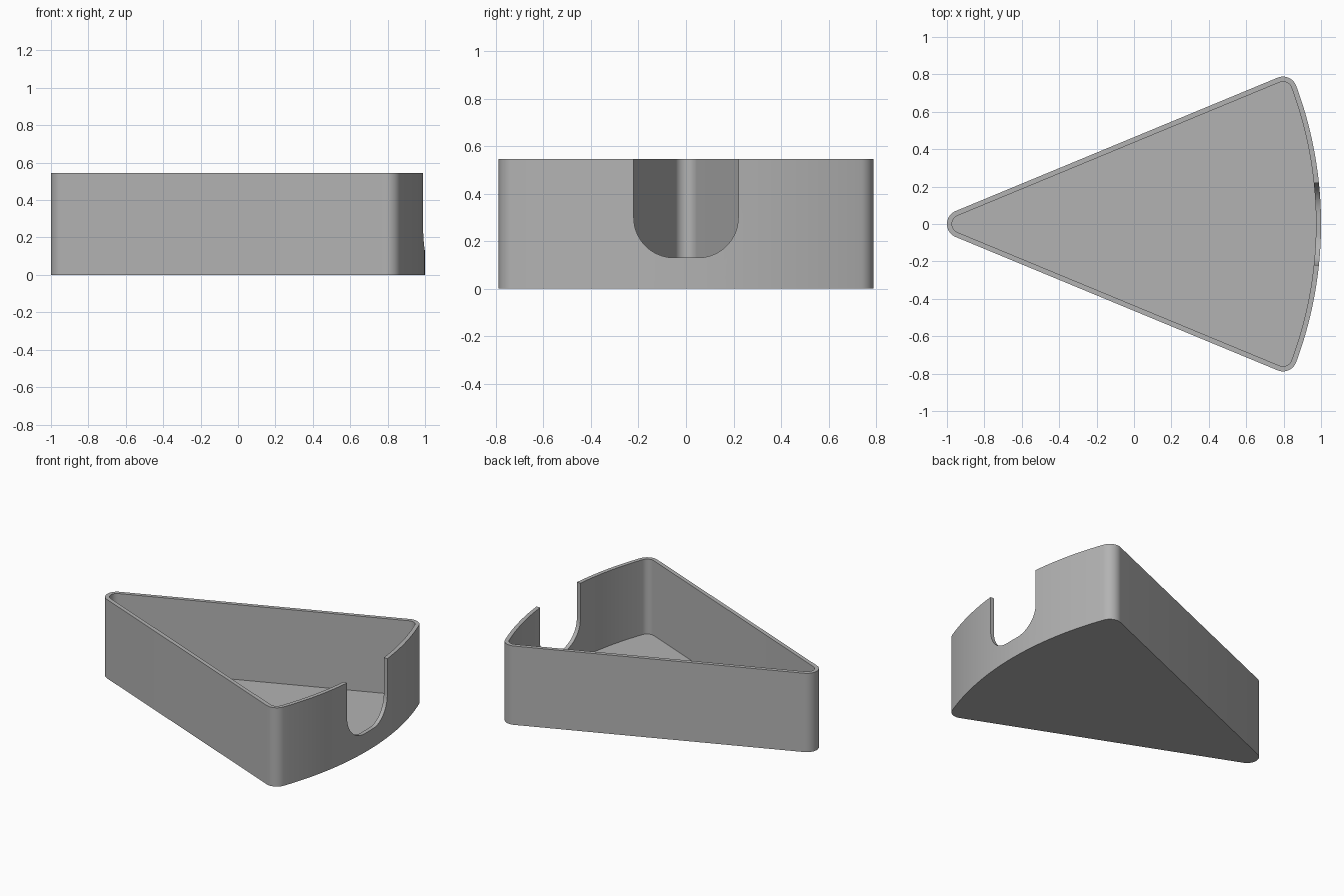
import bpy, bmesh
from math import sin, cos, asin, pi, radians
from mathutils import Vector

cube = bpy.data.objects.get("Cube")
if cube:
    bpy.data.objects.remove(cube, do_unlink=True)

HEIGHT, WALL, CORNER = 0.545, 0.027, 0.075
HALF = radians(22.5)
APEX = -1 + CORNER - CORNER / sin(HALF)    # where the straight sides would meet
RADIUS = 1 - APEX                          # curved end, centred on the apex

grey = bpy.data.materials.new("plain grey")
grey.use_nodes = True
grey.diffuse_color = (0.45, 0.45, 0.45, 1)
grey.node_tree.nodes["Principled BSDF"].inputs["Base Color"].default_value = (0.45, 0.45, 0.45, 1)


def arc(cx, cy, r, start, end, steps):
    angles = [start + (end - start) * i / steps for i in range(steps + 1)]
    return [(cx + r * cos(a), cy + r * sin(a)) for a in angles]


def wedge_outline(inset):
    """Rounded pie slice, counter-clockwise, shrunk by inset."""
    r = CORNER - inset
    reach = RADIUS - CORNER
    spread = HALF - asin(CORNER / reach)
    cx, cy = APEX + reach * cos(spread), reach * sin(spread)
    side = HALF + pi / 2
    points = arc(cx, -cy, r, -side, -spread, 14)
    points += arc(APEX, 0, RADIUS - inset, -spread, spread, 48)[1:-1]
    points += arc(cx, cy, r, spread, side, 14)
    points += arc(CORNER - 1, 0, r, side, 2 * pi - side, 18)
    return points


def prism(name, points, offset):
    """Extrude a closed loop of 3D points along offset."""
    bm = bmesh.new()
    face = bm.faces.new([bm.verts.new(p) for p in points])
    top = bmesh.ops.extrude_face_region(bm, geom=[face])["geom"]
    moved = [v for v in top if isinstance(v, bmesh.types.BMVert)]
    bmesh.ops.translate(bm, verts=moved, vec=Vector(offset))
    bmesh.ops.recalc_face_normals(bm, faces=bm.faces)
    mesh = bpy.data.meshes.new(name)
    bm.to_mesh(mesh)
    bm.free()
    mesh.materials.append(grey)
    obj = bpy.data.objects.new(name, mesh)
    bpy.context.collection.objects.link(obj)
    return obj


# Solid wedge body
tray = prism("wedge_tray", [(x, y, 0) for x, y in wedge_outline(0)], (0, 0, HEIGHT))

# Hollow interior above the floor
cavity = prism("cavity_cutter", [(x, y, WALL) for x, y in wedge_outline(WALL)], (0, 0, 1))

# U-shaped finger notch in the curved wall
HALF_W, BOTTOM, ROUND = 0.22, 0.13, 0.17
flat = HALF_W - ROUND
u = [(-HALF_W, 1)] + arc(-flat, BOTTOM + ROUND, ROUND, pi, 1.5 * pi, 16)
u += arc(flat, BOTTOM + ROUND, ROUND, 1.5 * pi, 2 * pi, 16) + [(HALF_W, 1)]
notch = prism("notch_cutter", [(0.8, y, z) for y, z in u], (0.4, 0, 0))

# Cut both shapes out of the body
bpy.context.view_layer.objects.active = tray
for cutter in (cavity, notch):
    cutter.hide_render = True
    cut = tray.modifiers.new(cutter.name, "BOOLEAN")
    cut.operation, cut.solver, cut.object = "DIFFERENCE", "EXACT", cutter
    bpy.ops.object.modifier_apply(modifier=cut.name)
    bpy.data.objects.remove(cutter, do_unlink=True)

# Smooth the curved walls, keep the rims crisp
bpy.ops.object.select_all(action="DESELECT")
tray.select_set(True)
bpy.ops.object.shade_smooth_by_angle(angle=radians(30))
